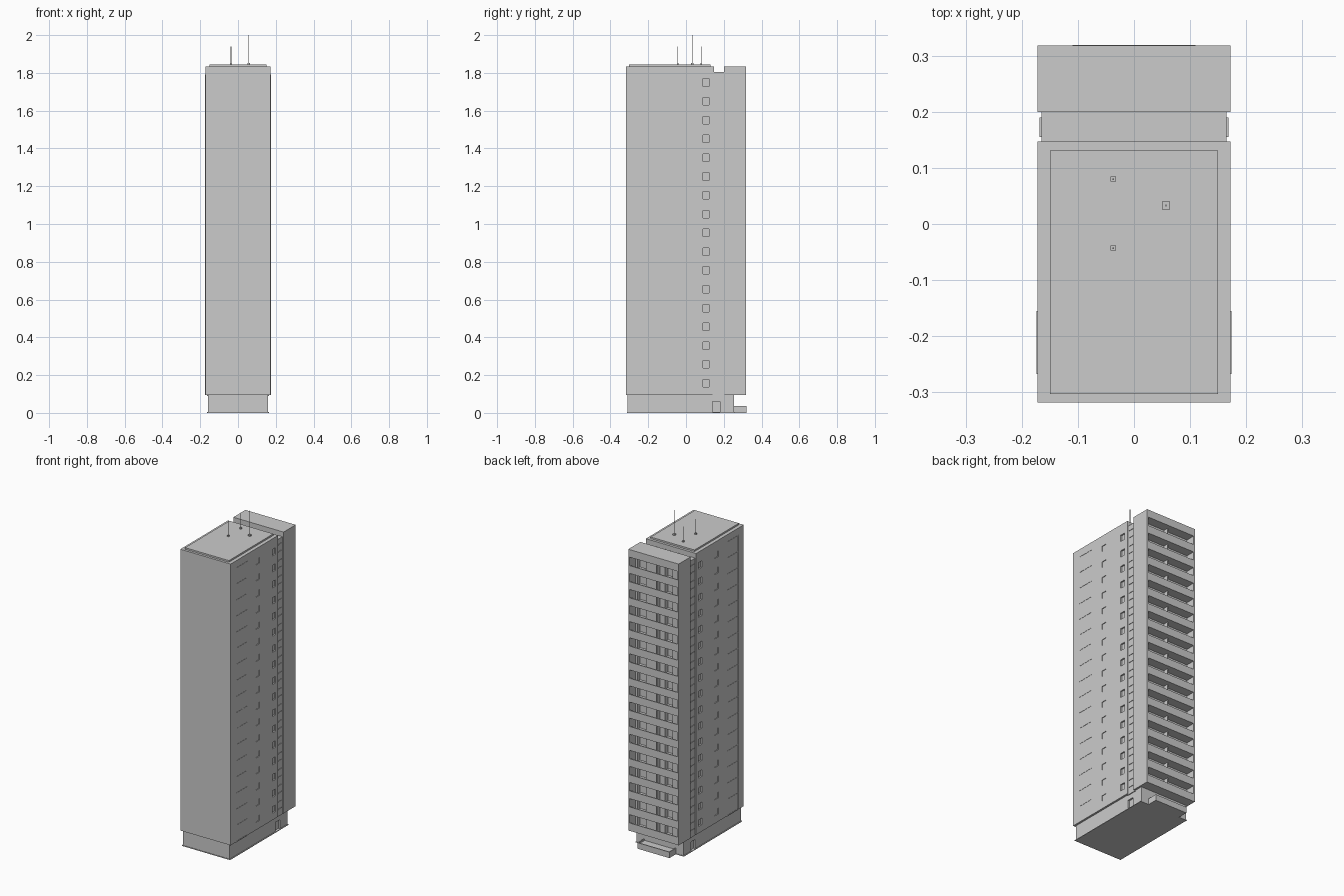
import bpy, bmesh
from mathutils import Vector, Matrix

if "Cube" in bpy.data.objects:
    bpy.data.objects.remove(bpy.data.objects["Cube"])

FLOORS = 17
STEP = 0.0995
Z0 = 0.097
levels = [Z0 + STEP * i for i in range(FLOORS)]


def boxes(name, items):
    """One object from boxes given as (x0, x1, y0, y1, z0, z1)."""
    bm = bmesh.new()
    for x0, x1, y0, y1, z0, z1 in items:
        m = Matrix.Translation(Vector((x0 + x1, y0 + y1, z0 + z1)) / 2)
        m = m @ Matrix.Diagonal((x1 - x0, y1 - y0, z1 - z0, 1))
        bmesh.ops.create_cube(bm, size=1, matrix=m)
    me = bpy.data.meshes.new(name)
    bm.to_mesh(me)
    bm.free()
    ob = bpy.data.objects.new(name, me)
    bpy.context.collection.objects.link(ob)
    return ob


def both(items):
    """Add the copies mirrored across x = 0."""
    return items + [(-b[1], -b[0], *b[2:]) for b in items]


def cut(target, name, items):
    cutter = boxes(name, items)
    cutter.hide_render = True
    cutter.hide_viewport = True
    mod = target.modifiers.new("cut", 'BOOLEAN')
    mod.operation = 'DIFFERENCE'
    mod.solver = 'EXACT'
    mod.object = cutter


# ground floor with side doors and thin plinth
base = boxes("ground_floor", [(-0.16, 0.16, -0.31, 0.255, 0, 0.1)])
cut(base, "door_cutter", both([(0.15, 0.18, 0.14, 0.18, 0.004, 0.06)]))
boxes("plinth", [(-0.165, 0.165, -0.313, 0.257, 0, 0.004)])

# main tower with recessed side windows
tower = boxes("main_tower", [(-0.172, 0.172, -0.318, 0.147, 0.095, 1.835)])
wins = []
for z in levels:
    wins.append((0.168, 0.19, -0.07, -0.035, z + 0.045, z + 0.08))
    wins.append((0.163, 0.19, 0.09, 0.122, z + 0.04, z + 0.08))
cut(tower, "window_cutter", both(wins))

# tall side window strips: posts and floor bars
strip = [(0.17, 0.1735, y - 0.002, y + 0.002, 0.1, 1.79) for y in (-0.265, -0.157)]
strip += [(0.17, 0.1735, -0.267, -0.155, z - 0.003, z + 0.003)
          for z in levels + [1.788]]
boxes("window_strip_frames", both(strip))

# roof slab
boxes("roof_slab", [(-0.15, 0.15, -0.303, 0.131, 1.83, 1.845)])

# recessed link between the two volumes, with small ledges
boxes("link_block", [(-0.165, 0.165, 0.14, 0.205, 0.09, 1.805)])
ledges = [(0.163, 0.168, 0.155, 0.19, z + dz, z + dz + 0.004)
          for z in levels for dz in (0.035, 0.08)]
boxes("link_ledges", both(ledges))

# rear balcony block: core, side walls and roof
core = boxes("rear_core", [(-0.17, 0.17, 0.2, 0.26, 0.095, 1.83)])
cut(core, "balcony_door_cutter",
    [(x0, x1, 0.235, 0.27, z + 0.01, z + 0.085) for z in levels
     for x0, x1 in ((-0.09, -0.04), (0.09, 0.15))])
boxes("rear_side_walls", both([(0.164, 0.172, 0.2, 0.318, 0.095, 1.835)]))
boxes("rear_roof", [(-0.172, 0.172, 0.2, 0.318, 1.788, 1.835)])

# balcony slabs, parapets and partitions
boxes("balcony_slabs", [(-0.165, 0.165, 0.255, 0.317, z - 0.002, z + 0.008)
                        for z in levels])
boxes("balcony_parapets", [(-0.165, 0.165, 0.311, 0.317, z - 0.002, z + 0.046)
                           for z in levels])
boxes("balcony_partitions", [(-0.003, 0.003, 0.255, 0.29, z, z + STEP - 0.002)
                             for z in levels])

# low rear porch with parapet walls
boxes("porch", [(-0.11, 0.11, 0.25, 0.319, 0.0, 0.028),
                (-0.11, 0.11, 0.313, 0.319, 0.0, 0.037),
                (-0.11, -0.104, 0.25, 0.319, 0.0, 0.037),
                (0.104, 0.11, 0.25, 0.319, 0.0, 0.037)])

# roof antennas on small footings
for i, (x, y, s, top) in enumerate([(0.057, 0.033, 0.007, 2.0),
                                    (-0.037, 0.08, 0.0045, 1.94),
                                    (-0.037, -0.043, 0.0045, 1.94)]):
    boxes(f"antenna_footing_{i}", [(x - s, x + s, y - s, y + s, 1.843, 1.853)])
    bpy.ops.mesh.primitive_cylinder_add(vertices=8, radius=0.0018, depth=top - 1.85,
                                        location=(x, y, (top + 1.85) / 2))
    bpy.context.object.name = f"antenna_mast_{i}"
